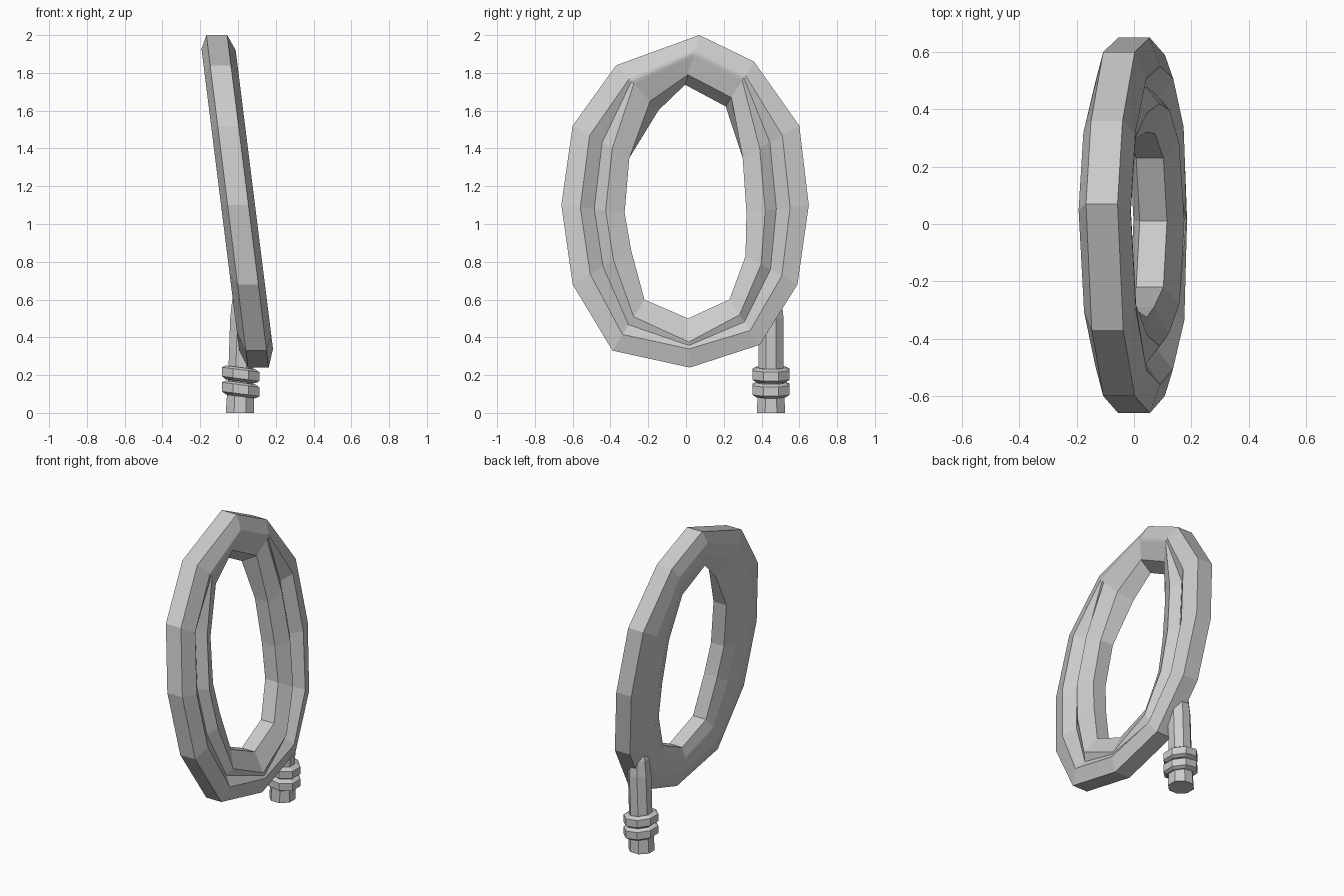
import bpy, bmesh
from math import sin, cos, pi

if "Cube" in bpy.data.objects:
    bpy.data.objects.remove(bpy.data.objects["Cube"])


def loft(name, rings, closed):
    """Skin a list of matching cross-sections with flat quads."""
    bm = bmesh.new()
    vs = [[bm.verts.new(p) for p in r] for r in rings]
    n, m = len(rings[0]), len(rings)
    for i in range(m if closed else m - 1):
        a, b = vs[i], vs[(i + 1) % m]
        for j in range(n):
            k = (j + 1) % n
            bm.faces.new((a[j], a[k], b[k], b[j]))
    if not closed:
        bm.faces.new(vs[0])
        bm.faces.new(vs[-1])
    bmesh.ops.recalc_face_normals(bm, faces=bm.faces)
    me = bpy.data.meshes.new(name)
    bm.to_mesh(me)
    bm.free()
    ob = bpy.data.objects.new(name, me)
    bpy.context.collection.objects.link(ob)
    return ob


# Coil outline: outer y, z, inner y, z, groove strength
stations = [
    (0.07, 2.00, 0.01, 1.79, 0), (0.36, 1.86, 0.24, 1.67, 0),
    (0.60, 1.52, 0.30, 1.35, 1), (0.65, 1.10, 0.32, 1.06, 1),
    (0.59, 0.68, 0.315, 0.83, 1), (0.39, 0.36, 0.23, 0.60, 0.8),
    (0.02, 0.24, 0.01, 0.50, 0), (-0.39, 0.33, -0.22, 0.60, 0.8),
    (-0.60, 0.68, -0.29, 0.86, 1), (-0.66, 1.10, -0.325, 1.06, 1),
    (-0.60, 1.52, -0.30, 1.35, 1), (-0.37, 1.84, -0.19, 1.65, 0),
]


# Coil: two nested strands, grooved on the +x side, leaning in x
def coil_section(oy, oz, iy, iz, g):
    back = 1.25 if iz > 1.6 else 1.0
    prof = [(0, -0.055), (0, 0.055), (0.38 - 0.08 * g, 0.09),
            (0.45 + 0.07 * g, 0.09 - 0.05 * g), (0.52 + 0.18 * g, 0.085),
            (1, 0.04), (back, -0.055), (0.75, -0.085), (0.35, -0.09)]
    pts = []
    for f, lat in prof:
        y, z = oy + (iy - oy) * f, oz + (iz - oz) * f
        pts.append((-0.125 * (z - 1.1) + lat, y, z))
    return pts


loft("coil", [coil_section(*s) for s in stations], True)


def ring(cx, cz, r, tilt=0.0, n=8):
    return [(cx + r * cos(a), 0.45 + r * sin(a), cz + tilt * r * cos(a))
            for a in (2 * pi * (i + 0.5) / n for i in range(n))]


# Hanging grip, fading into the coil at the top
loft("grip", [ring(0.01, 0, 0.081), ring(0.015, 0.2, 0.072),
              ring(0.025, 0.5, 0.072), ring(0.025, 0.6, 0.06),
              ring(0.03, 0.72, 0.02)], False)

# Two slanted wraps around the grip
for i, z in enumerate((0.125, 0.205)):
    loft(f"grip_wrap_{i + 1}",
         [ring(0.014, z + dz, r, -0.13) for dz, r in
          ((-0.038, 0.085), (-0.024, 0.107), (0.024, 0.107), (0.036, 0.085))], False)
